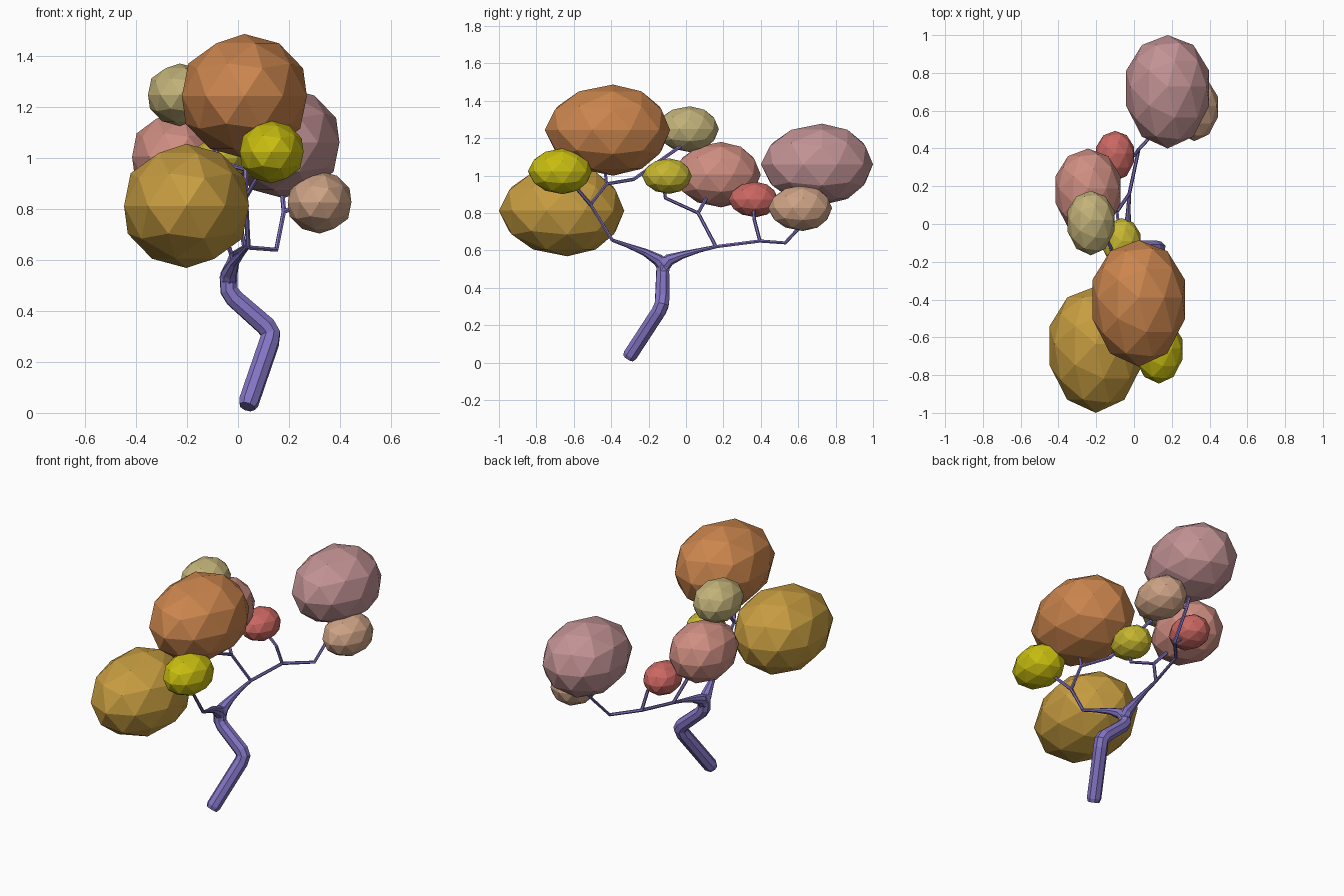
import bpy
import bmesh

if "Cube" in bpy.data.objects:
    bpy.data.objects.remove(bpy.data.objects["Cube"])


def material(name, hex_colour):
    def linear(c):
        return c / 12.92 if c <= 0.04045 else ((c + 0.055) / 1.055) ** 2.4
    mat = bpy.data.materials.new(name)
    rgb = [linear(int(hex_colour[i:i + 2], 16) / 255) for i in (0, 2, 4)]
    mat.diffuse_color = (*rgb, 1)
    mat.use_nodes = True
    mat.node_tree.nodes["Principled BSDF"].inputs["Base Color"].default_value = mat.diffuse_color
    return mat


def branch(name, points, mat, resolution=1):
    """Tapered faceted tube; points are (x, y, z, radius)."""
    curve = bpy.data.curves.new(name, 'CURVE')
    curve.dimensions = '3D'
    curve.bevel_depth = 1.0
    curve.bevel_resolution = resolution
    curve.use_fill_caps = True
    spline = curve.splines.new('POLY')
    spline.points.add(len(points) - 1)
    for p, (x, y, z, r) in zip(spline.points, points):
        p.co = (x, y, z, 1)
        p.radius = r
    spline.use_smooth = False
    curve.materials.append(mat)
    ob = bpy.data.objects.new(name, curve)
    bpy.context.collection.objects.link(ob)
    bpy.ops.object.select_all(action='DESELECT')
    ob.select_set(True)
    bpy.context.view_layer.objects.active = ob
    bpy.ops.object.convert(target='MESH')


def foliage(name, centre, size, hex_colour):
    """Low-poly ball, stretched in y and longer toward the front."""
    bm = bmesh.new()
    bmesh.ops.create_icosphere(bm, subdivisions=2, radius=1.0)
    sx, sy, sz = size
    for v in bm.verts:
        v.co.x *= sx / 2 / 0.951
        v.co.y *= sy * (0.545 if v.co.y < 0 else 0.455)
        v.co.z *= sz / 2
    mesh = bpy.data.meshes.new(name)
    bm.to_mesh(mesh)
    bm.free()
    mesh.materials.append(material(name, hex_colour))
    ob = bpy.data.objects.new(name, mesh)
    ob.location = (centre[0], centre[1] + 0.045 * sy, centre[2])
    bpy.context.collection.objects.link(ob)


bark = material("bark", "8475c4")

# Bent trunk
branch("trunk", [
    (0.036, -0.308, 0.024, 0.032), (0.042, -0.297, 0.042, 0.041),
    (0.122, -0.145, 0.275, 0.041), (0.128, -0.130, 0.31, 0.041),
    (0.110, -0.127, 0.34, 0.041), (-0.015, -0.125, 0.45, 0.038),
    (-0.035, -0.125, 0.48, 0.037), (-0.038, -0.122, 0.535, 0.036),
    (-0.035, -0.120, 0.565, 0.022)], bark, 2)

# Main fork arms, flaring out of the trunk
branch("front_arm", [
    (-0.036, -0.11, 0.50, 0.034), (-0.033, -0.15, 0.55, 0.032),
    (-0.015, -0.22, 0.59, 0.020), (0.015, -0.31, 0.625, 0.012),
    (0.04, -0.395, 0.655, 0.009)], bark, 2)
branch("back_arm", [
    (-0.036, -0.13, 0.50, 0.034), (-0.036, -0.09, 0.55, 0.032),
    (-0.034, -0.02, 0.575, 0.020), (-0.03, 0.07, 0.60, 0.012),
    (-0.025, 0.16, 0.62, 0.009)], bark, 2)

# Thin limbs and twigs
R = 0.0095
limbs = {
    "front_limb": [(0.04, -0.395, 0.655), (0.03, -0.51, 0.845),
                   (0.03, -0.425, 0.955), (-0.06, -0.28, 0.98),
                   (-0.15, -0.06, 1.135), (-0.20, 0.05, 1.21)],
    "front_low_twig": [(0.03, -0.51, 0.845), (-0.06, -0.56, 0.86)],
    "front_side_twig": [(0.03, -0.51, 0.845), (0.09, -0.60, 0.95)],
    "front_top_twig": [(0.03, -0.425, 0.955), (0.03, -0.435, 1.05)],
    "middle_limb": [(-0.025, 0.16, 0.62), (-0.09, 0.065, 0.80),
                    (-0.07, -0.11, 0.88), (-0.06, -0.12, 0.95)],
    "middle_twig": [(-0.09, 0.065, 0.80), (-0.17, 0.12, 0.90)],
    "back_limb": [(-0.025, 0.16, 0.62), (0.025, 0.395, 0.65),
                  (0.15, 0.53, 0.64), (0.18, 0.67, 0.79),
                  (0.17, 0.70, 0.90)],
    "back_inner_twig": [(0.025, 0.395, 0.65), (0.005, 0.365, 0.765),
                        (-0.07, 0.36, 0.84)],
    "back_outer_twig": [(0.18, 0.67, 0.79), (0.26, 0.63, 0.82)],
}
for name, path in limbs.items():
    branch(name, [(*p, R) for p in path], bark)

# Foliage: bounding-box centre, size, colour
small, mid_size, big = (0.25, 0.342, 0.245), (0.345, 0.465, 0.35), (0.49, 0.67, 0.487)
tiny = (0.20, 0.266, 0.19)
foliage("foliage_top_front", (0.025, -0.42, 1.243), big, "cb854d")
foliage("foliage_low_front", (-0.202, -0.665, 0.812), big, "c69c40")
foliage("foliage_side_front", (0.132, -0.674, 1.023), small, "c8bd10")
foliage("foliage_top_middle", (-0.228, 0.005, 1.248), small, "c2b279")
foliage("foliage_left_middle", (-0.243, 0.167, 1.005), mid_size, "cf8e82")
foliage("foliage_back", (0.178, 0.70, 1.06), (0.44, 0.60, 0.435), "c29294")
foliage("foliage_right_back", (0.32, 0.61, 0.826), small, "cda285")
foliage("foliage_inner_back", (-0.10, 0.36, 0.872), tiny, "cb6762")
foliage("foliage_inner_middle", (-0.065, -0.102, 0.997), tiny, "c6b630")
